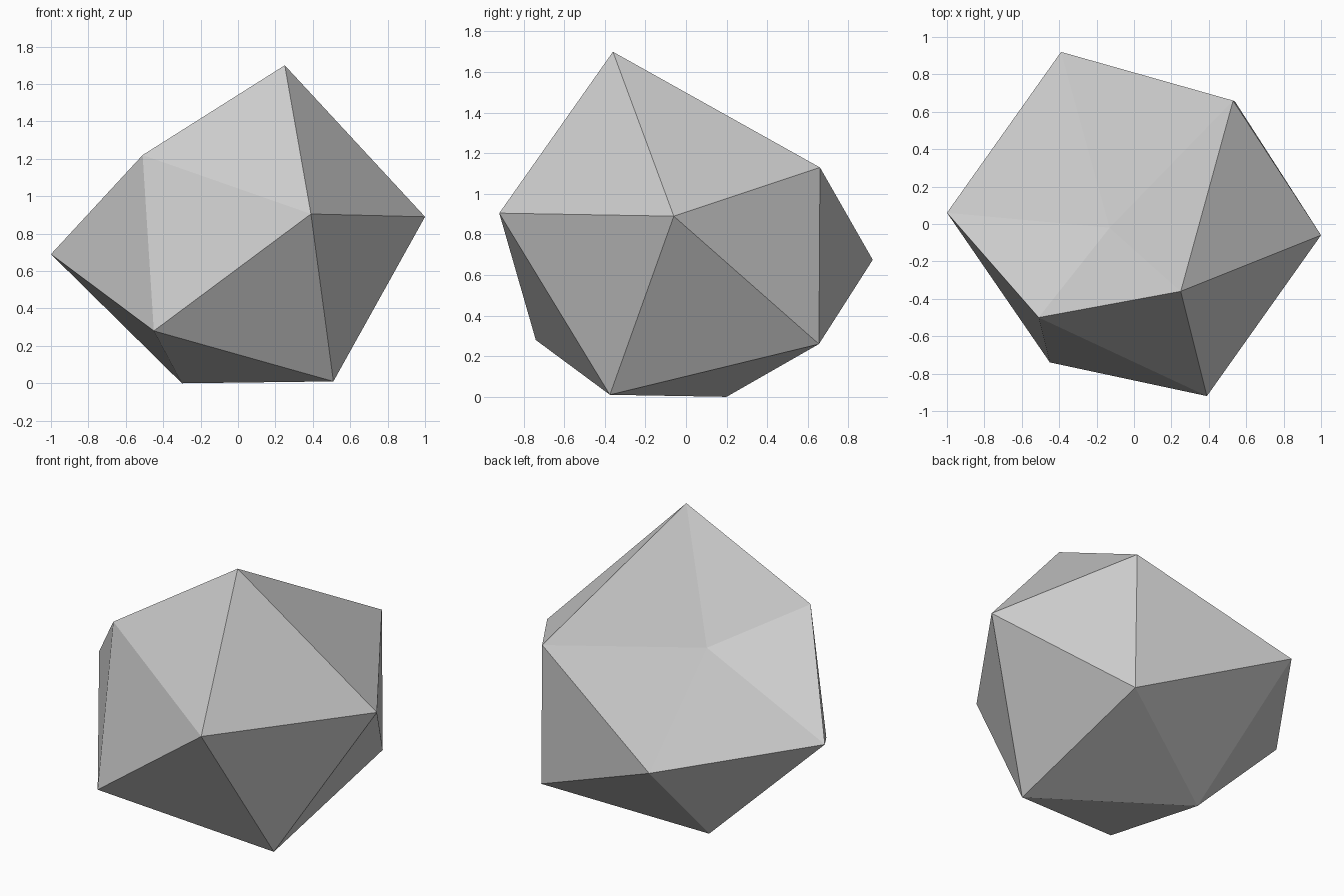
import bpy
import bmesh

if "Cube" in bpy.data.objects:
    bpy.data.objects.remove(bpy.data.objects["Cube"])

# Low-poly boulder: an irregular 20-sided stone (peak, two rings of five, base)
PEAK = (0.25, -0.36, 1.70)
UPPER = [(-0.51, -0.50, 1.22), (-0.13, -0.02, 1.03), (0.53, 0.66, 1.13),
         (1.00, -0.06, 0.89), (0.39, -0.92, 0.905)]
LOWER = [(-1.00, 0.06, 0.69), (-0.39, 0.92, 0.675), (0.54, 0.655, 0.26),
         (0.51, -0.375, 0.01), (-0.45, -0.74, 0.28)]
BASE = (-0.30, 0.20, 0.00)

bm = bmesh.new()
peak, base = bm.verts.new(PEAK), bm.verts.new(BASE)
upper = [bm.verts.new(p) for p in UPPER]
lower = [bm.verts.new(p) for p in LOWER]

# Cap, zigzag belt and underside, one wedge at a time
for i in range(5):
    j = (i + 1) % 5
    bm.faces.new((peak, upper[i], upper[j]))
    bm.faces.new((upper[i], lower[i], upper[j]))
    bm.faces.new((lower[i], lower[j], upper[j]))
    bm.faces.new((base, lower[j], lower[i]))
bmesh.ops.recalc_face_normals(bm, faces=bm.faces[:])

mesh = bpy.data.meshes.new("boulder")
bm.to_mesh(mesh)
bm.free()
bpy.context.collection.objects.link(bpy.data.objects.new("boulder", mesh))
